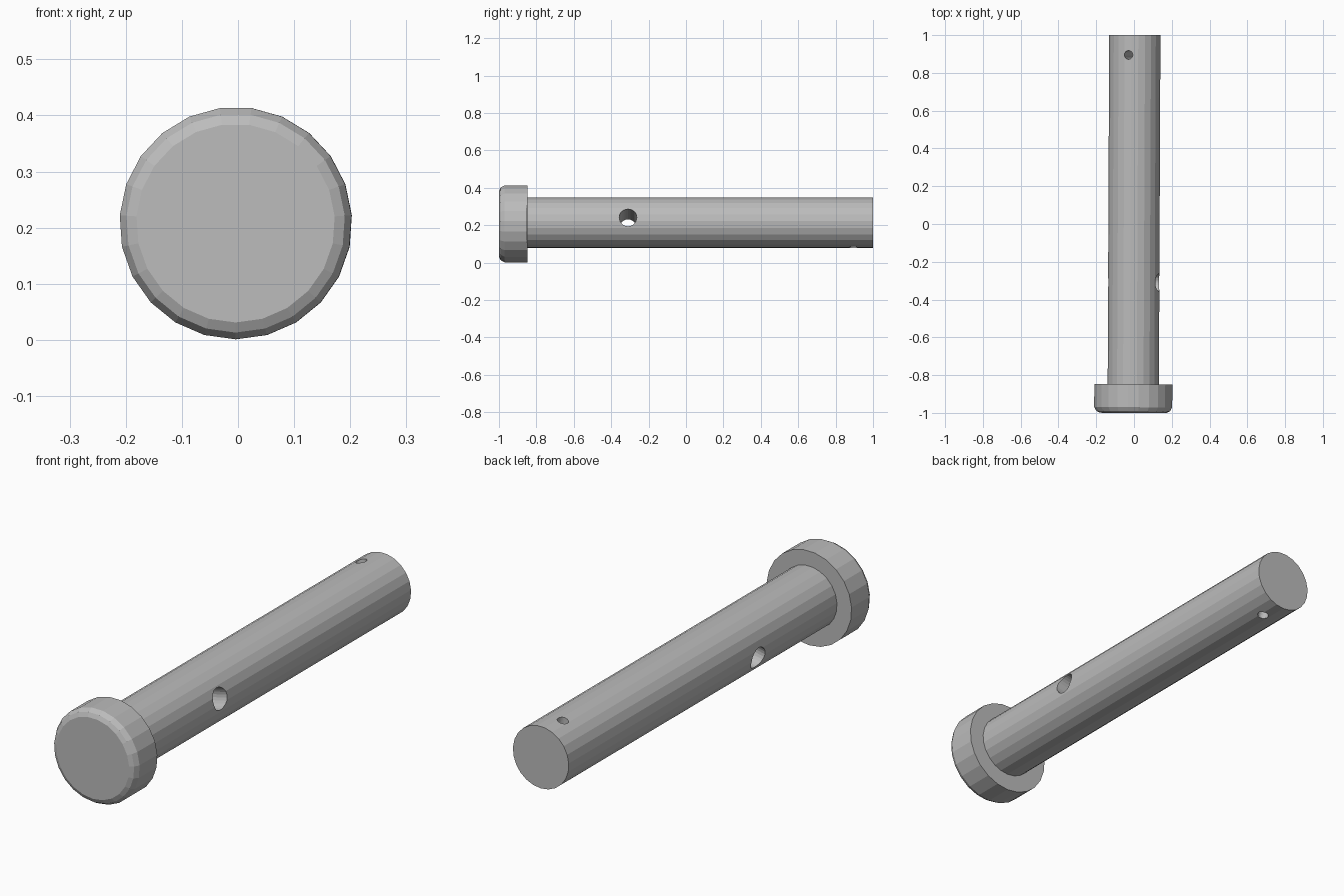
import bpy
from math import pi, radians, cos, sin
from mathutils import Matrix, Vector

cube = bpy.data.objects.get("Cube")
if cube:
    bpy.data.objects.remove(cube, do_unlink=True)

steel = bpy.data.materials.new("grey steel")
steel.use_nodes = True
GREY = (0.5, 0.5, 0.5, 1)
steel.diffuse_color = GREY
steel.node_tree.nodes["Principled BSDF"].inputs["Base Color"].default_value = GREY

ROLL = radians(12.5)    # the pin is rolled about its own axis
YAW = -0.0043           # and turned very slightly sideways
AXIS_Z = 0.213


def lathe(name, profile, sides, centre_z, phase):
    """Revolve (y, radius) rings around the long axis and cap both ends."""
    verts, faces = [], []
    for y, r in profile:
        for i in range(sides):
            a = phase + 2 * pi * i / sides
            verts.append((r * cos(a), y, centre_z + r * sin(a)))
    for k in range(len(profile) - 1):
        for i in range(sides):
            j = (i + 1) % sides
            p, q = k * sides, (k + 1) * sides
            faces.append((p + i, q + i, q + j, p + j))
    faces.append(tuple(range(sides)))
    last = (len(profile) - 1) * sides
    faces.append(tuple(reversed(range(last, last + sides))))
    mesh = bpy.data.meshes.new(name)
    mesh.from_pydata(verts, [], faces)
    mesh.update()
    mesh.materials.append(steel)
    obj = bpy.data.objects.new(name, mesh)
    bpy.context.collection.objects.link(obj)
    obj.matrix_world = Matrix.Rotation(YAW, 4, "Z")
    return obj


def drill(target, name, y, radius, direction):
    """Cut a round hole through the shaft axis along a direction."""
    bpy.ops.mesh.primitive_cylinder_add(vertices=24, radius=radius, depth=0.6)
    cutter = bpy.context.object
    cutter.name = name
    cutter.data.materials.append(steel)
    turn = Vector(direction).to_track_quat("Z", "Y").to_matrix().to_4x4()
    cutter.matrix_world = Matrix.Translation((0, y, AXIS_Z)) @ turn
    cutter.hide_render = True
    cutter.hide_set(True)
    mod = target.modifiers.new(name, "BOOLEAN")
    mod.operation = "DIFFERENCE"
    mod.solver = "EXACT"
    mod.object = cutter


# Head: thick disc with a rounded front rim
head = lathe("head", [(-1, 0.177), (-0.991, 0.195), (-0.97, 0.207), (-0.848, 0.207)],
             23, 0.208, -pi / 2)

# Shaft: long rod with a cross hole and a small retaining hole
shaft = lathe("shaft", [(-0.86, 0.136), (1, 0.136)], 23, AXIS_Z, -pi / 2)
drill(shaft, "cross_hole_cutter", -0.31, 0.047, (cos(ROLL), 0, sin(ROLL)))
drill(shaft, "retaining_hole_cutter", 0.895, 0.023, (-sin(ROLL), 0, cos(ROLL)))
